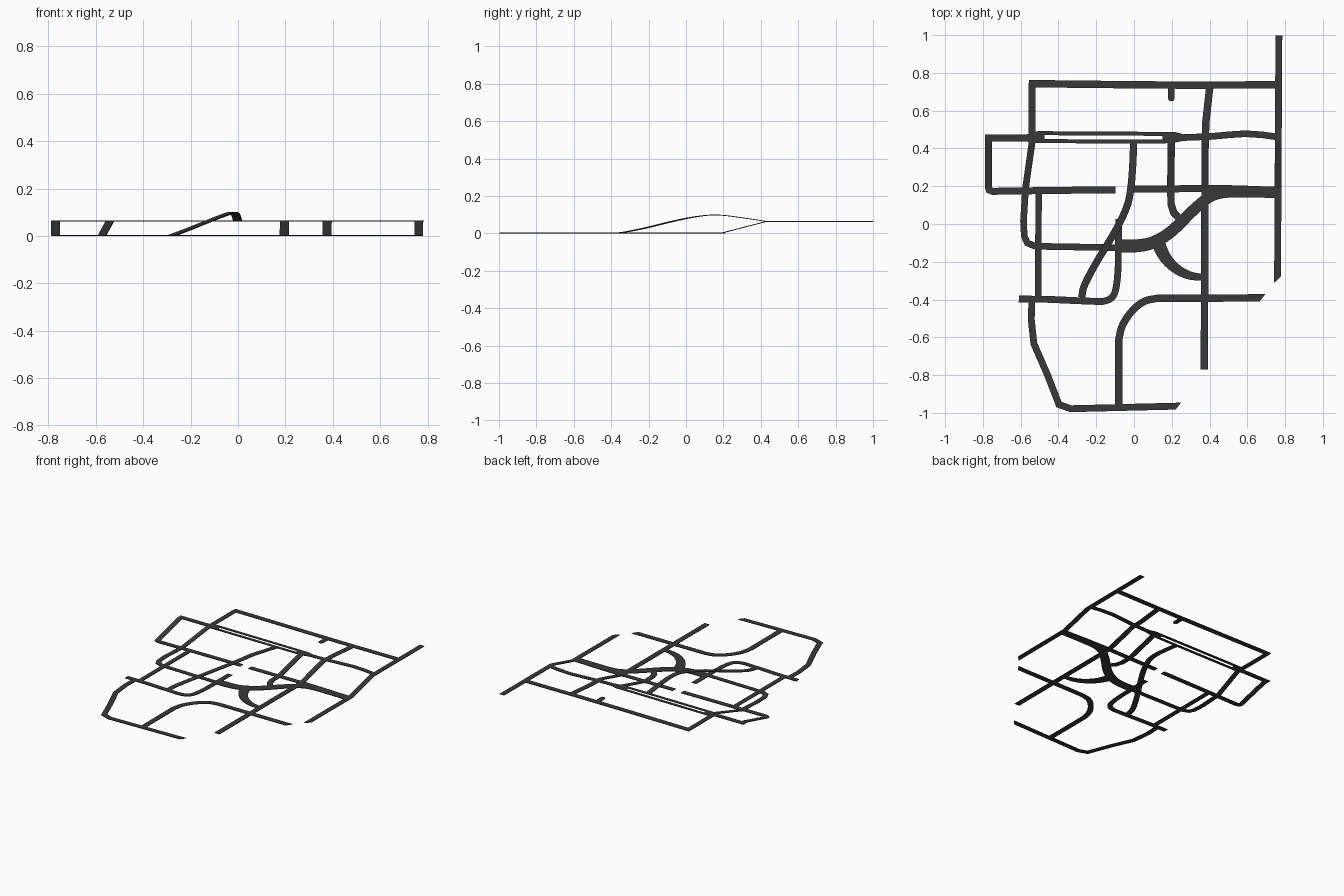
import bpy
import bmesh
from mathutils import Vector

if "Cube" in bpy.data.objects:
    bpy.data.objects.remove(bpy.data.objects["Cube"])

W = 0.039                       # standard road width
THICK = 0.004                   # slab thickness
SHIFT_Y = -0.004                # centres the plan on y = 0
LOW_Y, HIGH_Y, HIGH_Z = 0.194, 0.434, 0.062

asphalt = bpy.data.materials.new("asphalt")
asphalt.diffuse_color = (0.04, 0.04, 0.042, 1)
asphalt.use_nodes = True
asphalt.node_tree.nodes["Principled BSDF"].inputs["Base Color"].default_value = asphalt.diffuse_color


def ground(y):
    """Terrain: low plain, straight slope, raised terrace."""
    return HIGH_Z * min(1, max(0, (y - LOW_Y) / (HIGH_Y - LOW_Y)))


def smooth(pts, n=5):
    """Catmull-Rom curve through points of any dimension."""
    p = [Vector(q) for q in pts]
    p = [2 * p[0] - p[1]] + p + [2 * p[-1] - p[-2]]
    out = []
    for a, b, c, d in zip(p, p[1:], p[2:], p[3:]):
        for i in range(n):
            t = i / n
            out.append(0.5 * (2 * b + (c - a) * t + (2 * a - 5 * b + 4 * c - d) * t * t
                              + (3 * b - a - 3 * c + d) * t ** 3))
    return out + [p[-2]]


def drape(pts):
    """Add points where a road crosses the slope edges, then set heights."""
    out = [Vector(pts[0][:2])]
    for q in pts[1:]:
        a, b = out[-1].copy(), Vector(q[:2])
        cuts = [(y - a.y) / (b.y - a.y) for y in (LOW_Y, HIGH_Y)
                if min(a.y, b.y) + 1e-3 < y < max(a.y, b.y) - 1e-3]
        out += [a.lerp(b, t) for t in sorted(cuts)] + [b]
    return [Vector((p.x, p.y, ground(p.y))) for p in out]


def make_mesh(name, verts, faces):
    """Upward-facing sheet thickened into a thin slab."""
    bm = bmesh.new()
    vs = [bm.verts.new(v) for v in verts]
    for f in faces:
        bm.faces.new([vs[i] for i in f])
    for f in bm.faces:
        f.normal_update()
        if f.normal.z < 0:
            f.normal_flip()
    me = bpy.data.meshes.new(name)
    bm.to_mesh(me)
    bm.free()
    me.materials.append(asphalt)
    ob = bpy.data.objects.new(name, me)
    ob.location.y = SHIFT_Y
    bpy.context.collection.objects.link(ob)
    slab = ob.modifiers.new("slab", 'SOLIDIFY')
    slab.thickness, slab.offset = THICK, 1
    return ob


def road(name, pts, width=W, end_width=None, curve=False, skew=0, heights=False):
    """Flat ribbon with mitred corners; skew slants the far end."""
    if curve:
        pts = smooth(pts)
    p = [Vector(q) for q in pts] if heights else drape(pts)
    end_width = end_width or width
    verts, last = [], len(p) - 1
    for i, c in enumerate(p):
        d0 = (p[max(i, 1)] - p[max(i, 1) - 1]).xy.normalized()
        d1 = (p[min(i, last - 1) + 1] - p[min(i, last - 1)]).xy.normalized()
        d = (d0 + d1).normalized()
        half = (width + (end_width - width) * i / last) / 2 / max(0.6, d.dot(d0))
        side = Vector((-d.y, d.x, 0)) * half
        slant = Vector((d.x, d.y, 0)) * (skew / 2 if i == last else 0)
        verts += [c + side + slant, c - side - slant]
    faces = [(2 * i, 2 * i + 1, 2 * i + 3, 2 * i + 2) for i in range(last)]
    return make_mesh(name, verts, faces)


def patch(name, outline):
    """Flat junction polygon on the terrace."""
    return make_mesh(name, [(x, y, HIGH_Z) for x, y in outline], [range(len(outline))])


# Terrace roads
road("north_road", [(-0.555, 0.747), (0, 0.741), (0.3, 0.739), (0.77, 0.741)])
road("north_stub", [(0.197, 0.74), (0.197, 0.668)], 0.035)
road("north_stub_end", [(0.197, 0.668), (0.197, 0.655)], 0.035, 0.02)
road("terrace_east_road", [(0.25, 0.461), (0.4, 0.467), (0.5, 0.476), (0.59, 0.482),
                           (0.68, 0.476), (0.77, 0.463)], 0.035)

# Split carriageway with its two junction blocks
road("carriageway_north", [(-0.51, 0.485), (0.17, 0.481)], 0.021)
road("carriageway_south", [(-0.55, 0.443), (0.17, 0.44)], 0.021)
patch("carriageway_west_junction", [(-0.58, 0.447), (-0.55, 0.432), (-0.475, 0.432),
                                    (-0.475, 0.495), (-0.51, 0.495), (-0.58, 0.475)])
patch("carriageway_east_junction", [(0.15, 0.43), (0.215, 0.435), (0.27, 0.446),
                                    (0.27, 0.477), (0.215, 0.492), (0.15, 0.491)])

# Roads running down the slope
road("east_avenue", [(0.767, 1.003), (0.763, 0.3), (0.76, -0.29)], 0.036, skew=-0.035)
road("central_avenue", [(0.402, 0.74), (0.39, 0.63), (0.38, 0.54), (0.376, 0.4),
                        (0.376, 0.19), (0.372, -0.767)])
road("west_avenue", [(-0.54, 0.75), (-0.54, 0.434), (-0.574, 0.194), (-0.585, 0.02),
                     (-0.581, -0.06), (-0.565, -0.096), (-0.53, -0.111), (-0.46, -0.115),
                     (-0.06, -0.122)], 0.035)
road("west_block_road", [(-0.56, 0.46), (-0.77, 0.46), (-0.77, 0.2), (-0.767, 0.185),
                         (-0.75, 0.177), (-0.4, 0.182), (-0.098, 0.185)], 0.037)
road("slope_link", [(0.197, 0.46), (0.195, 0.194), (0.196, 0.11), (0.21, 0.065),
                    (0.255, 0.015)])

# Middle roads on the plain
road("middle_road", [(-0.035, 0.188), (0.2, 0.19), (0.4, 0.193), (0.55, 0.19),
                     (0.76, 0.182)], 0.037)
road("diagonal_boulevard", [(-0.07, -0.112), (0.03, -0.11), (0.11, -0.09), (0.2, -0.033),
                            (0.315, 0.078), (0.39, 0.14), (0.47, 0.168), (0.6, 0.17),
                            (0.76, 0.167)], 0.07, 0.05, curve=True)
road("curved_branch", [(0.125, -0.09), (0.163, -0.17), (0.22, -0.23), (0.29, -0.267),
                       (0.372, -0.28)], 0.072, 0.035, curve=True)
road("west_inner_road", [(-0.505, 0.18), (-0.507, -0.395)], 0.034)
road("south_west_road", [(-0.61, -0.393), (-0.45, -0.395), (-0.3, -0.402)] + smooth(
    [(-0.17, -0.407), (-0.128, -0.394), (-0.104, -0.365), (-0.091, -0.31),
     (-0.084, -0.23)], 3) + [(-0.081, 0.03)], 0.036)

# Southern roads
road("south_loop", [(-0.54, -0.39), (-0.544, -0.5), (-0.53, -0.63), (-0.46, -0.79),
                    (-0.397, -0.952), (-0.335, -0.974), (-0.05, -0.967),
                    (0.235, -0.96)], 0.036, skew=0.03)
road("south_curve", [(-0.081, -0.966)] + smooth(
    [(-0.081, -0.61), (-0.066, -0.545), (-0.033, -0.485), (0.012, -0.435), (0.06, -0.403),
     (0.12, -0.39)], 4) + [(0.68, -0.387)], skew=0.03)

# Elevated road bridging plain and terrace
road("overpass", [(-0.277, -0.385, 0), (-0.262, -0.32, 0.006), (-0.205, -0.21, 0.028),
                  (-0.1, -0.035, 0.07), (-0.04, 0.09, 0.092), (-0.018, 0.185, 0.096),
                  (-0.007, 0.31, 0.081), (-0.002, 0.434, HIGH_Z)],
     0.038, curve=True, heights=True)
